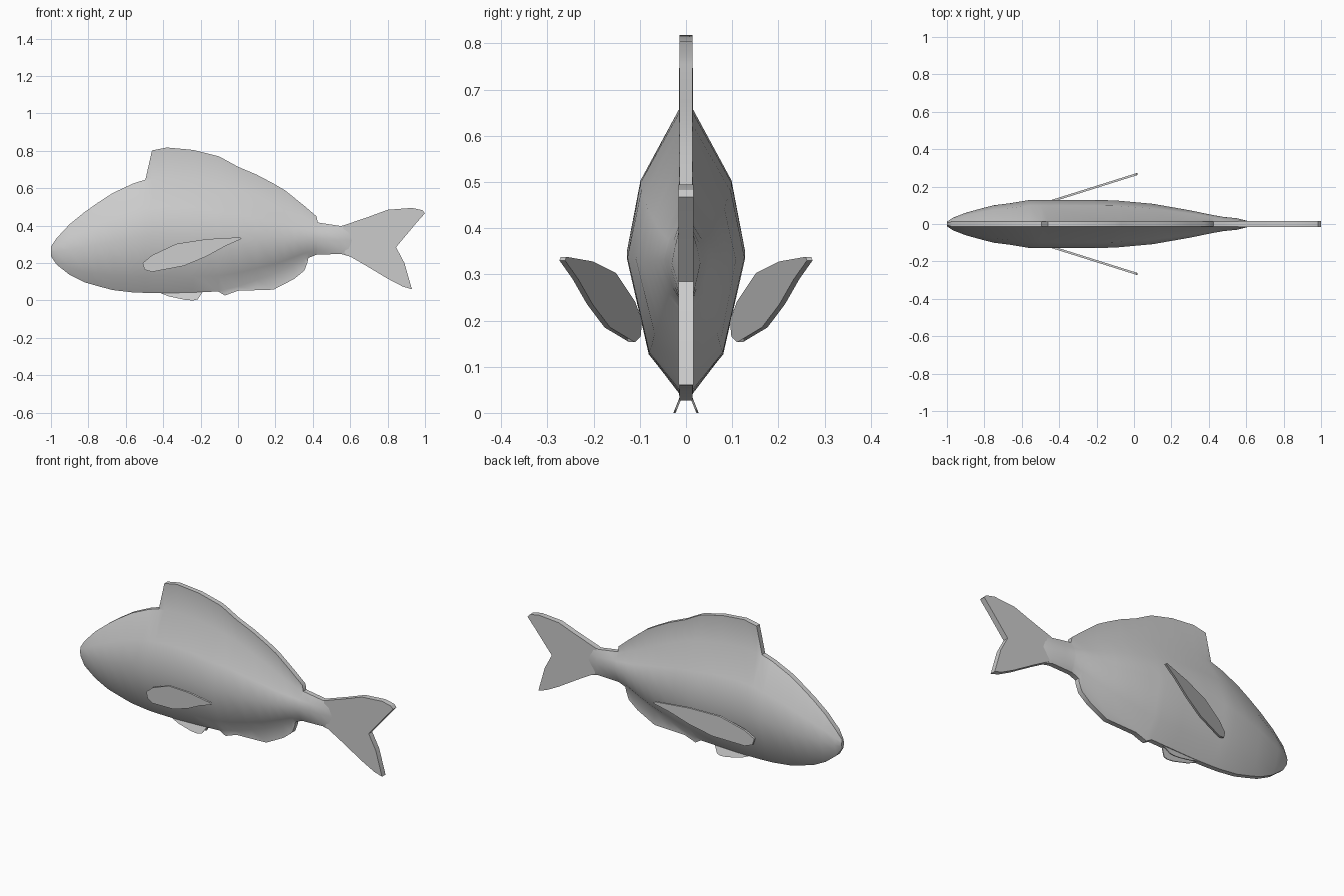
import bpy, bmesh, math
from mathutils import Vector

if "Cube" in bpy.data.objects:
    bpy.data.objects.remove(bpy.data.objects["Cube"])

grey = bpy.data.materials.new("fish grey")
grey.diffuse_color = (0.6, 0.6, 0.6, 1)
grey.use_nodes = True
grey.node_tree.nodes["Principled BSDF"].inputs["Base Color"].default_value = grey.diffuse_color


def finish(name, bm, angle):
    bmesh.ops.recalc_face_normals(bm, faces=bm.faces)
    me = bpy.data.meshes.new(name)
    bm.to_mesh(me)
    bm.free()
    me.materials.append(grey)
    ob = bpy.data.objects.new(name, me)
    bpy.context.collection.objects.link(ob)
    bpy.ops.object.select_all(action='DESELECT')
    ob.select_set(True)
    bpy.context.view_layer.objects.active = ob
    bpy.ops.object.shade_smooth_by_angle(angle=math.radians(angle))
    return ob


def interp(table, x):
    for (x0, v0), (x1, v1) in zip(table, table[1:]):
        if x <= x1:
            return v0 + (v1 - v0) * max(0, x - x0) / (x1 - x0)
    return table[-1][1]


# Body curves along x: back, belly, half width, dorsal ridge and rear keel
back = [(-1, .285), (-.97, .33), (-.9, .405), (-.82, .47), (-.7, .555), (-.6, .61), (-.49, .645),
        (-.35, .66), (-.2, .645), (0, .595), (.2, .51), (.3, .46), (.42, .415), (.55, .395), (.61, .41)]
belly = [(-1, .24), (-.97, .195), (-.9, .14), (-.82, .1), (-.68, .06), (-.55, .045), (-.4, .042),
         (-.11, .05), (0, .075), (.2, .145), (.35, .22), (.42, .248), (.55, .252), (.61, .235)]
width = [(-1, .012), (-.97, .033), (-.9, .06), (-.82, .082), (-.75, .1), (-.67, .11), (-.56, .128),
         (-.12, .128), (.1, .108), (.3, .073), (.45, .042), (.5, .035), (.55, .031), (.61, .016)]
ridge = [(-.495, 0), (-.46, .802), (-.38, .818), (-.24, .805), (-.1, .77), (0, .715), (.13, .66),
         (.25, .59), (.35, .51), (.42, .45), (.425, 0)]
keel = [(-.11, 1), (-.105, .048), (-.07, .027), (0, .052), (.19, .058), (.3, .115), (.355, .16),
        (.372, .205), (.375, 1)]
stations = [-1, -.97, -.9, -.82, -.75, -.67, -.56, -.495, -.46, -.38, -.24, -.105, -.07, 0, .1,
            .19, .25, .3, .355, .372, .376, .42, .426, .48, .55, .61]

bm = bmesh.new()
rings = []
for x in stations:
    b, t, w = interp(belly, x), interp(back, x), interp(width, x)
    top = max(interp(ridge, x), t + .003) if -.495 <= x <= .425 else t + .003
    low = min(interp(keel, x), b - .003) if -.11 <= x <= .375 else b - .003
    edge = min(.014, w * .5)
    half = [(edge, low), (edge * 1.1, b), (w * .63, b + (t - b) * .14), (w, b + (t - b) * .5),
            (w * .77, b + (t - b) * .75), (edge * 1.1, t), (edge, top)]
    pts = half + [(-y, z) for y, z in reversed(half)]
    rings.append([bm.verts.new((x, y, z)) for y, z in pts])
for r0, r1 in zip(rings, rings[1:]):
    n = len(r0)
    for i in range(n):
        bm.faces.new((r0[i], r0[(i + 1) % n], r1[(i + 1) % n], r1[i]))
bm.faces.new(rings[0])
bm.faces.new(rings[-1])
finish("body", bm, 50)


def fin(name, outline, place, thick):
    """Flat plate from an x,z outline; place() gives the y of each point."""
    bm = bmesh.new()
    sides = [[bm.verts.new((x, place(x, z) + s * thick / 2, z)) for x, z in outline] for s in (-1, 1)]
    for side in sides:
        bm.faces.new(side)
    n = len(outline)
    for i in range(n):
        j = (i + 1) % n
        bm.faces.new((sides[0][i], sides[0][j], sides[1][j], sides[1][i]))
    return finish(name, bm, 30)


# Forked tail
fin("tail_fin", [(.56, .4), (.7, .448), (.8, .485), (.93, .495), (.985, .483), (1, .467), (.95, .41),
                 (.845, .285), (.89, .2), (.93, .06), (.88, .075), (.8, .117), (.67, .195), (.57, .252)],
    lambda x, z: 0, .032)

# Paired side and belly fins
pectoral = [(-.51, .2), (-.46, .242), (-.33, .303), (-.17, .328), (.01, .338), (.02, .33),
            (-.07, .29), (-.17, .235), (-.29, .185), (-.46, .153), (-.5, .165)]
pelvic = [(-.43, .06), (-.42, .042), (-.37, .022), (-.28, .003), (-.24, 0), (-.215, .006),
          (-.19, .045), (-.19, .06)]
for label, s in (("left", 1), ("right", -1)):
    fin(label + "_pectoral_fin", pectoral, lambda x, z: s * (.268 + .315 * (x - .02)), .012)
    fin(label + "_pelvic_fin", pelvic, lambda x, z: s * (.025 - .4 * z), .005)
